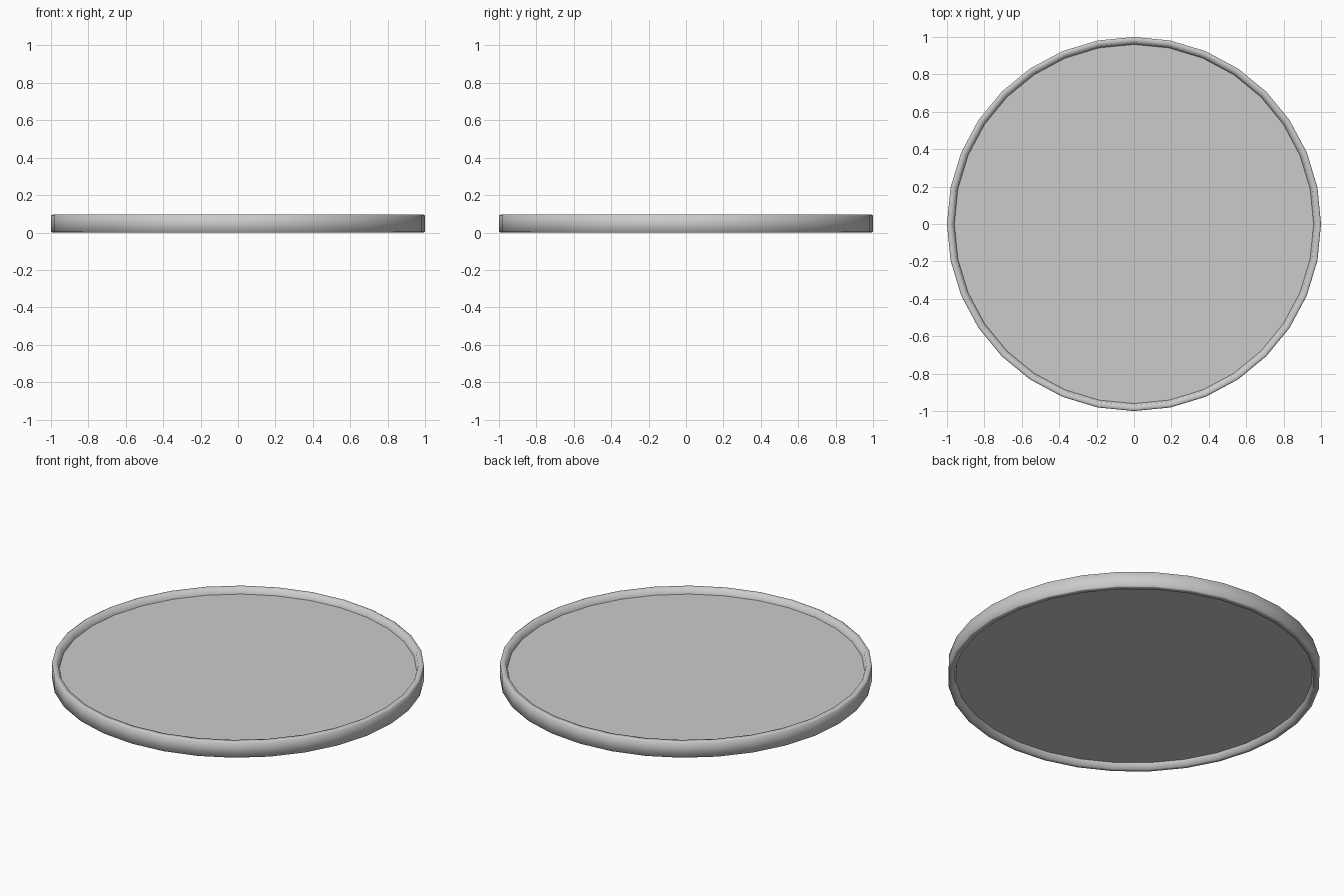
import bpy, bmesh, math

if "Cube" in bpy.data.objects:
    bpy.data.objects.remove(bpy.data.objects["Cube"])

SIDES = 32
# Half profile (radius, z): bottom recess, rim, top recess
PROFILE = [(0.96, 0.035), (0.97, 0.0), (0.993, 0.0), (1.0, 0.004),
           (1.0, 0.091), (0.993, 0.095), (0.97, 0.095), (0.96, 0.06)]

bm = bmesh.new()
rings = []
for r, z in PROFILE:
    rings.append([bm.verts.new((r * math.cos(2 * math.pi * i / SIDES),
                                r * math.sin(2 * math.pi * i / SIDES), z))
                  for i in range(SIDES)])

# Rim surface
for a, b in zip(rings, rings[1:]):
    for i in range(SIDES):
        j = (i + 1) % SIDES
        bm.faces.new((a[i], a[j], b[j], b[i])).smooth = True

# Flat recessed faces with crisp borders
for ring in (rings[0][::-1], rings[-1]):
    cap = bm.faces.new(ring)
    for e in cap.edges:
        e.smooth = False

mesh = bpy.data.meshes.new("rimmed_disc")
bm.to_mesh(mesh)
bm.free()
disc = bpy.data.objects.new("rimmed_disc", mesh)
bpy.context.collection.objects.link(disc)
